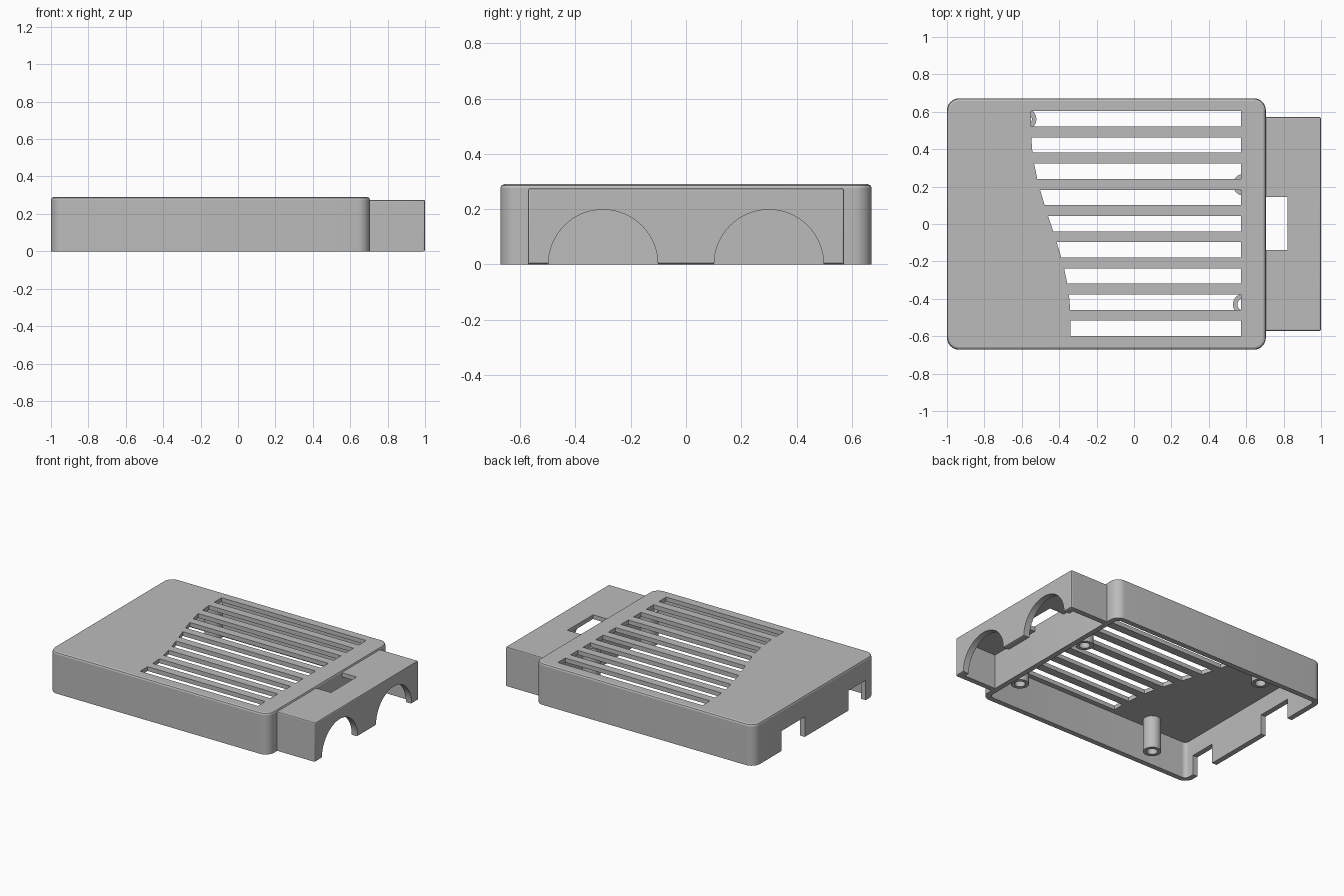
import bpy, bmesh, math

default = bpy.data.objects.get("Cube")
if default:
    bpy.data.objects.remove(default, do_unlink=True)

grey = bpy.data.materials.new("plain_grey")
grey.use_nodes = True
colour = (0.5, 0.5, 0.5, 1)
grey.diffuse_color = colour
grey.node_tree.nodes["Principled BSDF"].inputs["Base Color"].default_value = colour


def prism(name, outline, lo, hi, axis="z", round_edges=None, radius=0.01):
    """Extrude a 2D outline along z (outline in x, y) or x (outline in y, z)."""
    place = (lambda p, h: (p[0], p[1], h)) if axis == "z" else (lambda p, h: (h, p[0], p[1]))
    bm = bmesh.new()
    base = bm.faces.new([bm.verts.new(place(p, lo)) for p in outline])
    top = [bm.verts.new(place(p, hi)) for p in outline]
    bottom = list(base.verts)
    bm.faces.new(top)
    for i in range(len(outline)):
        j = (i + 1) % len(outline)
        bm.faces.new((bottom[i], bottom[j], top[j], top[i]))
    bmesh.ops.recalc_face_normals(bm, faces=bm.faces)
    if round_edges:
        edges = [e for e in bm.edges if round_edges(*(v.co for v in e.verts))]
        bmesh.ops.bevel(bm, geom=edges, offset=radius, segments=2, profile=0.5, affect="EDGES")
    mesh = bpy.data.meshes.new(name)
    bm.to_mesh(mesh)
    bm.free()
    mesh.materials.append(grey)
    obj = bpy.data.objects.new(name, mesh)
    bpy.context.scene.collection.objects.link(obj)
    return obj


def rect(x0, x1, y0, y1):
    return [(x0, y0), (x1, y0), (x1, y1), (x0, y1)]


def arc(cx, cy, r, start, end, steps):
    angles = [math.radians(start + (end - start) * i / steps) for i in range(steps + 1)]
    return [(cx + r * math.cos(a), cy + r * math.sin(a)) for a in angles]


def rounded_rect(x0, x1, y0, y1, r):
    corners = [(x1 - r, y1 - r), (x0 + r, y1 - r), (x0 + r, y0 + r), (x1 - r, y0 + r)]
    return [p for i, (x, y) in enumerate(corners) for p in arc(x, y, r, 90 * i, 90 * i + 90, 8)]


def circle(x, y, r):
    return arc(x, y, r, 0, 360, 32)[:-1]


def cut(obj, cutter):
    cutter.hide_render = True
    mod = obj.modifiers.new("cut", "BOOLEAN")
    mod.operation = "DIFFERENCE"
    mod.solver = "EXACT"
    mod.object = cutter
    bpy.context.view_layer.objects.active = obj
    bpy.ops.object.modifier_apply(modifier=mod.name)
    bpy.data.objects.remove(cutter, do_unlink=True)


LEFT, RIGHT, HALF = -1.0, 0.705, 0.672
HEIGHT, WALL, PLATE = 0.29, 0.037, 0.03
CEILING = HEIGHT - PLATE

# Main cover: open-bottomed rounded shell
cover = prism("main_cover", rounded_rect(LEFT, RIGHT, -HALF, HALF, 0.065), 0, HEIGHT,
              round_edges=lambda a, b: min(a.z, b.z) > HEIGHT - 0.001, radius=0.014)
cut(cover, prism("cavity", rounded_rect(LEFT + WALL, RIGHT - WALL, -HALF + WALL, HALF - WALL, 0.03),
                 -0.1, CEILING))


# Ventilation slots with a wavy left boundary
def slot_end(y):
    return -0.445 - 0.105 * math.sin(math.pi * max(-0.5, min(0.5, y)))


for i in range(9):
    mid = 0.562 - 0.14 * i
    y0, y1 = mid - 0.041, mid + 0.041
    cut(cover, prism("slot", [(slot_end(y0), y0), (0.573, y0), (0.573, y1), (slot_end(y1), y1)],
                     CEILING - 0.05, HEIGHT + 0.1))

# Connector notches in the end wall
for y0, y1 in ((0.11, 0.37), (-0.565, -0.375)):
    cut(cover, prism("notch", rect(y0, y1, -0.1, 0.14), LEFT - 0.1, LEFT + WALL + 0.02, "x"))

# Side housing: box open below and towards the cover
TOP, SIDE = 0.275, 0.572
housing = prism("side_housing", rect(RIGHT - 0.005, 1, -SIDE, SIDE), 0, TOP,
                round_edges=lambda a, b: min(a.x, b.x) > 0.99
                or (min(a.z, b.z) > TOP - 0.001 and max(a.x, b.x) > 0.99), radius=0.008)
cut(housing, prism("housing_cavity", rect(RIGHT - 0.05, 0.955, -SIDE + WALL, SIDE - WALL),
                   -0.1, TOP - PLATE))
cut(housing, prism("window", rect(RIGHT, 0.82, -0.14, 0.145), 0.2, TOP + 0.1))
for side in (-1, 1):
    outline = arc(side * 0.3, 0, 0.198, 0, 180, 32) + [(side * 0.3 - 0.198, -0.1), (side * 0.3 + 0.198, -0.1)]
    cut(housing, prism("arch", outline, 0.93, 1.1, "x"))

# Hollow mounting posts under the ceiling
parts = [cover, housing]
for n, (x, y) in enumerate(((0.587, 0.21), (0.587, -0.43), (-0.61, -0.548), (-0.58, 0.56))):
    post = prism(f"mounting_post_{n + 1}", circle(x, y, 0.058), 0.03, CEILING + 0.002)
    cut(post, prism("bore", circle(x, y, 0.034), -0.1, HEIGHT + 0.1))
    parts.append(post)

# Smooth the curved walls, keep edges crisp
for obj in parts:
    bpy.ops.object.select_all(action="DESELECT")
    obj.select_set(True)
    bpy.context.view_layer.objects.active = obj
    bpy.ops.object.shade_smooth_by_angle(angle=math.radians(20))
